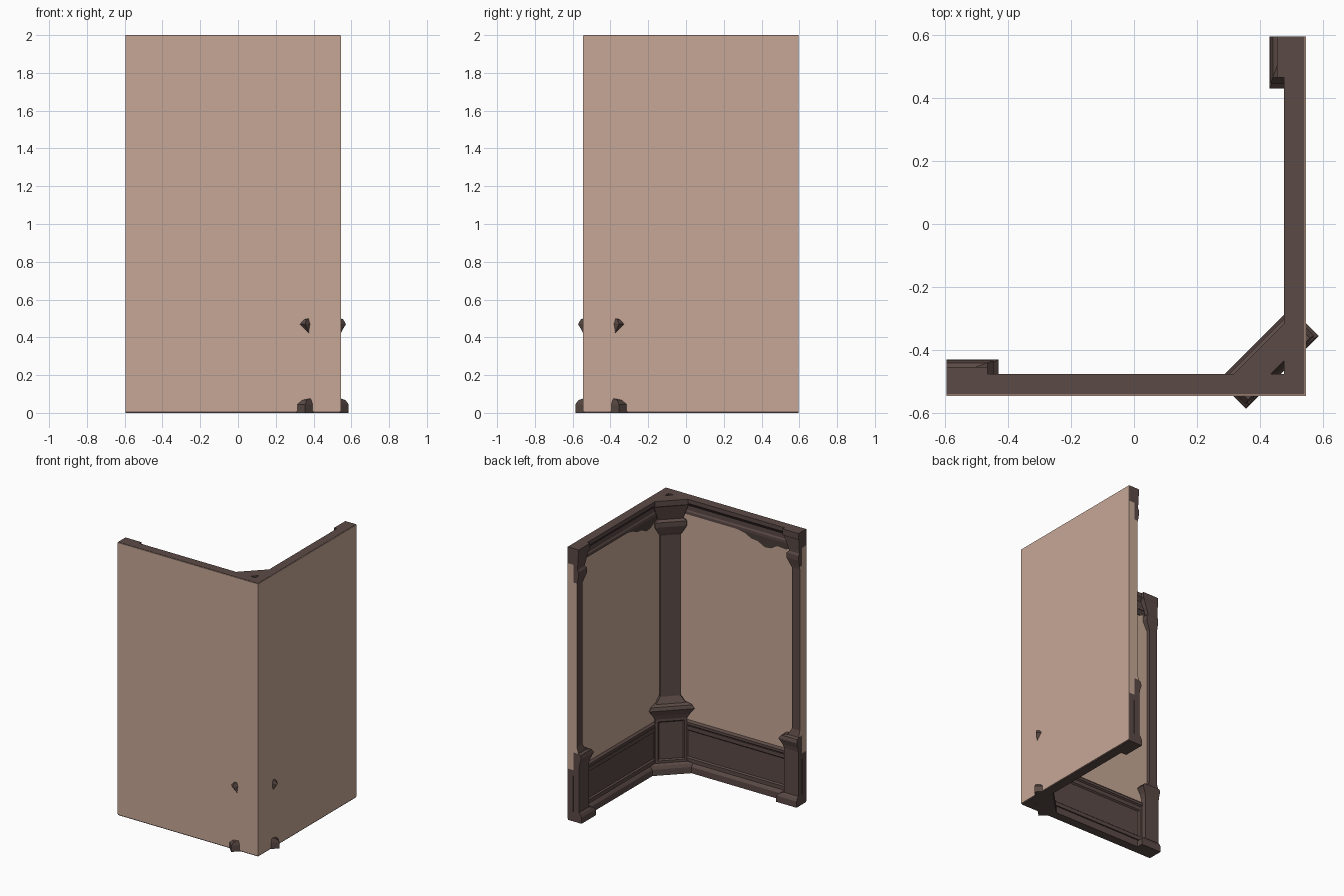
import bpy, bmesh, math
from mathutils import Vector

if "Cube" in bpy.data.objects:
    bpy.data.objects.remove(bpy.data.objects["Cube"])

def material(name, rgb):
    m = bpy.data.materials.new(name)
    m.diffuse_color = (*rgb, 1)
    m.use_nodes = True
    m.node_tree.nodes["Principled BSDF"].inputs["Base Color"].default_value = m.diffuse_color
    return m

PLASTER = material("beige_plaster", (0.57, 0.39, 0.305))
WOOD = material("dark_wood", (0.105, 0.069, 0.061))
STAIN = material("torn_patch", (0.066, 0.046, 0.041))

END, OUT = -0.595, -0.545      # free end and outer plane of the first wall
R2 = math.sqrt(2)

def wall_pt(side, x, d, z):
    """Point at position x along a wall and depth d inside; side 1 mirrors on the diagonal."""
    y = OUT + d
    return (x, y, z) if side == 0 else (-y, -x, z)

def diag_pt(u, v, z):
    """u runs towards the corner, v runs across it."""
    return ((u + v) / R2, (v - u) / R2, z)

def loft(name, rings, mats, edit=None):
    """Skin a stack of equal-length rings and close both ends."""
    bm = bmesh.new()
    rows = [[bm.verts.new(p) for p in r] for r in rings]
    n = len(rows[0])
    for a, b in zip(rows, rows[1:]):
        for i in range(n):
            j = (i + 1) % n
            bm.faces.new((a[i], a[j], b[j], b[i]))
    bm.faces.new(rows[0])
    bm.faces.new(rows[-1])
    bmesh.ops.recalc_face_normals(bm, faces=bm.faces)
    bm.normal_update()
    if edit:
        edit(bm)
    me = bpy.data.meshes.new(name)
    bm.to_mesh(me)
    bm.free()
    for m in mats:
        me.materials.append(m)
    ob = bpy.data.objects.new(name, me)
    bpy.context.collection.objects.link(ob)
    return ob

def moulding(name, side, profile, mat):
    """Run a (depth, height) profile along a wall, mitred at the corner."""
    loft(name, [[wall_pt(side, END, d, z) for d, z in profile],
                [wall_pt(side, 0.545 - d, d, z) for d, z in profile]], [mat])

def sink_panel(bm, facing, zmin, zmax, border, depth):
    """Sink a panel into the large face that looks in the given direction."""
    facing = Vector(facing).normalized()
    fs = [f for f in bm.faces if f.normal.dot(facing) > 0.99
          and zmin < f.calc_center_median().z < zmax]
    bmesh.ops.inset_region(bm, faces=fs, thickness=border)
    bmesh.ops.inset_region(bm, faces=fs, thickness=0.012, depth=-depth)

# Profiles as (depth from outer plane, height)
wall = [(0, 0.008), (0.004, 0.008), (0.004, 0.375), (0.05, 0.375),
        (0.05, 1.88), (0.004, 1.88), (0.004, 1.998), (0, 1.998)]
wainscot = [(0.004, 0), (0.07, 0), (0.07, 0.045), (0.06, 0.06), (0.047, 0.07),
            (0.047, 0.33), (0.064, 0.343), (0.064, 0.362), (0.05, 0.375), (0.004, 0.375)]
cornice = [(0.004, 1.88), (0.056, 1.88), (0.056, 1.9), (0.05, 1.91), (0.05, 1.945),
           (0.07, 1.97), (0.07, 2), (0.004, 2)]

# Half posts at the free ends: (height, width along wall, depth)
end_post = [(0, .165, .115), (.045, .165, .115), (.065, .145, .105), (.075, .115, .095),
            (.40, .115, .095), (.43, .125, .10), (.47, .15, .112), (.495, .13, .105),
            (.505, .09, .09), (.55, .064, .077), (1.73, .064, .077), (1.75, .075, .08),
            (1.80, .10, .09), (1.835, .10, .09), (1.85, .082, .082), (1.95, .12, .088),
            (1.96, .13, .092), (2.0, .13, .092)]

# Ragged lower edge of the torn wallpaper: (distance from left end, height)
torn = [(0.03, 1.83), (.09, 1.85), (.13, 1.835), (.2, 1.84), (.25, 1.81), (.30, 1.805),
        (.36, 1.835), (.41, 1.84), (.46, 1.865), (.53, 1.88)]

for side, tag in enumerate(("front", "right")):
    inward = (0, 1, 0) if side == 0 else (-1, 0, 0)
    outward_end = Vector((-1, 0, 0) if side == 0 else (0, 1, 0))
    moulding(tag + "_wall", side, wall, PLASTER)
    moulding(tag + "_wainscot", side, wainscot, WOOD)
    moulding(tag + "_cornice", side, cornice, WOOD)

    # Framed wainscot panel
    box = [(-0.49, 0.068), (0.37, 0.068), (0.37, 0.332), (-0.49, 0.332)]
    loft(tag + "_wainscot_panel", [[wall_pt(side, x, d, z) for x, z in box] for d in (0.046, 0.057)],
         [WOOD], lambda bm: sink_panel(bm, inward, 0, 1, 0.04, 0.01))

    # End post, plaster showing on the cut side of the shaft
    def shaft_end(bm):
        for f in bm.faces:
            z = f.calc_center_median().z
            if f.normal.dot(outward_end) > 0.99 and 0.5 < z < 1.75:
                f.material_index = 1
    loft(tag + "_end_post",
         [[wall_pt(side, END, .049, z), wall_pt(side, END + w, .049, z),
           wall_pt(side, END + w, d, z), wall_pt(side, END, d, z)] for z, w, d in end_post],
         [WOOD, PLASTER], shaft_end)

    # Torn patch under the cornice; each wall has it towards its own left
    start = END if side == 0 else 0.545
    sign = 1 if side == 0 else -1
    edge = [(0.03, 1.885)] + torn + [(0.53, 1.885)]
    loft(tag + "_torn_patch", [[wall_pt(side, start + sign * s, d, z) for s, z in edge]
                               for d in (0.0495, 0.053)], [STAIN])

# Corner post: (height, half width, front u, back u)
corner = [(0, .163, .54, .665), (.045, .163, .54, .665), (.068, .145, .55, .66),
          (.078, .108, .565, .655), (.40, .108, .565, .655), (.43, .125, .557, .65),
          (.47, .153, .543, .655), (.495, .138, .55, .65), (.505, .10, .575, .65),
          (.55, .069, .597, .65), (1.73, .069, .597, .65), (1.75, .082, .59, .65),
          (1.80, .108, .575, .65), (1.835, .108, .575, .65), (1.85, .085, .59, .65),
          (1.95, .115, .568, .645), (1.96, .122, .56, .643), (2.0, .122, .56, .643)]
loft("corner_post", [[diag_pt(f, -w, z), diag_pt(f, w, z), diag_pt(b, w, z), diag_pt(b, -w, z)]
                     for z, w, f, b in corner], [WOOD],
     lambda bm: sink_panel(bm, (-1, 1, 0), .15, .35, 0.025, 0.008))
